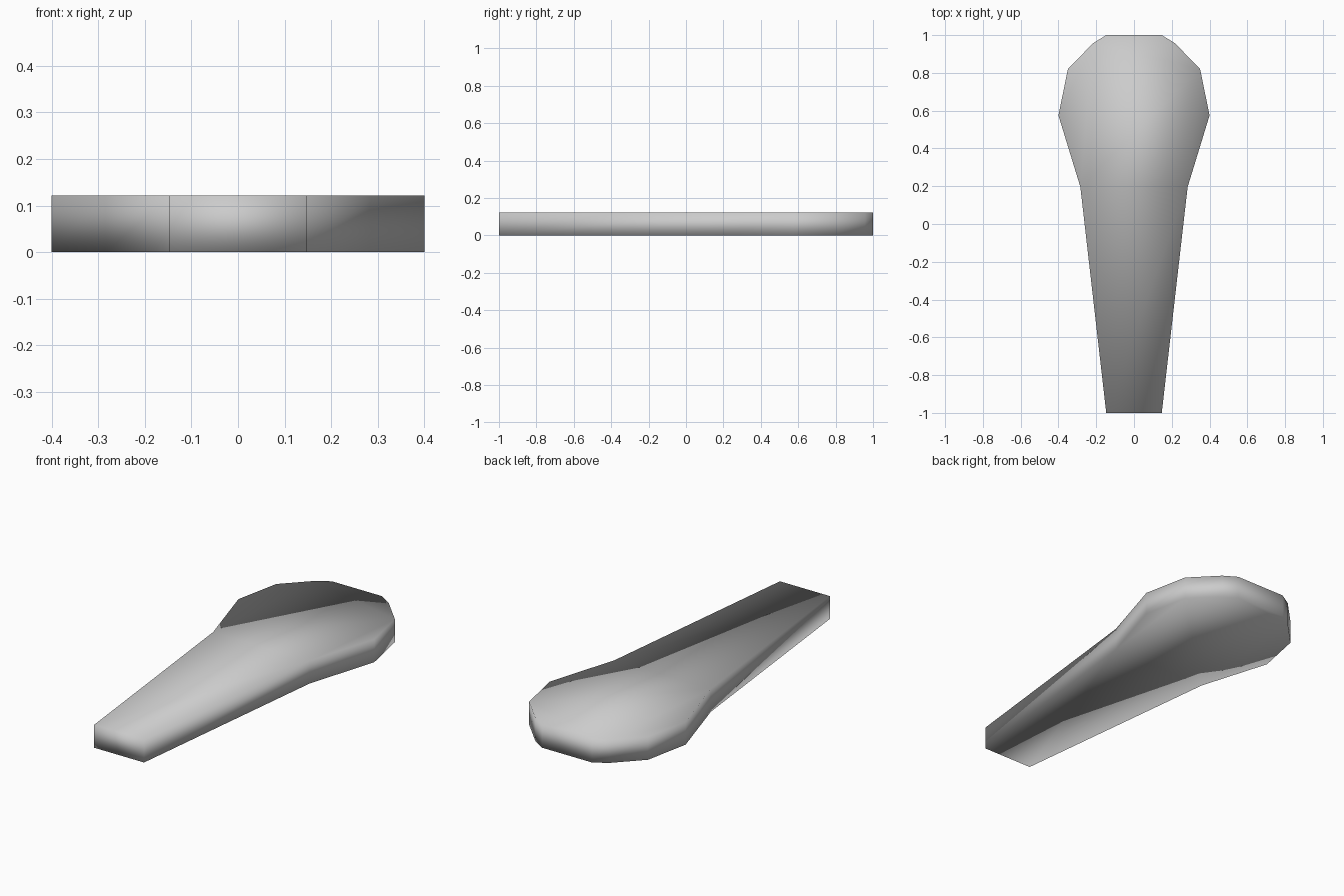
import bpy
import bmesh

cube = bpy.data.objects.get("Cube")
if cube:
    bpy.data.objects.remove(cube, do_unlink=True)

HEIGHT = 0.122

# Half outline, from the narrow handle end to the rounded head
HALF = [(0.147, -1.0), (0.284, 0.196), (0.4, 0.575),
        (0.35, 0.82), (0.217, 0.957), (0.147, 1.0)]
outline = HALF + [(-x, y) for x, y in reversed(HALF)]

# Plain grey material
grey = bpy.data.materials.new("plain_grey")
colour = (0.6, 0.6, 0.6, 1.0)
grey.use_nodes = True
grey.diffuse_color = colour
grey.node_tree.nodes["Principled BSDF"].inputs["Base Color"].default_value = colour

# Paddle body: the outline extruded to a solid slab with joined walls and caps
bm = bmesh.new()
base = bm.faces.new([bm.verts.new((x, y, 0)) for x, y in outline])
raised = bmesh.ops.extrude_face_region(bm, geom=[base], use_keep_orig=True)
top = [v for v in raised["geom"] if isinstance(v, bmesh.types.BMVert)]
bmesh.ops.translate(bm, verts=top, vec=(0, 0, HEIGHT))
bmesh.ops.recalc_face_normals(bm, faces=bm.faces)

# Soft shading runs across every edge
for face in bm.faces:
    face.smooth = True

mesh = bpy.data.meshes.new("paddle_body")
bm.to_mesh(mesh)
bm.free()
mesh.materials.append(grey)
body = bpy.data.objects.new("paddle_body", mesh)
bpy.context.collection.objects.link(body)
